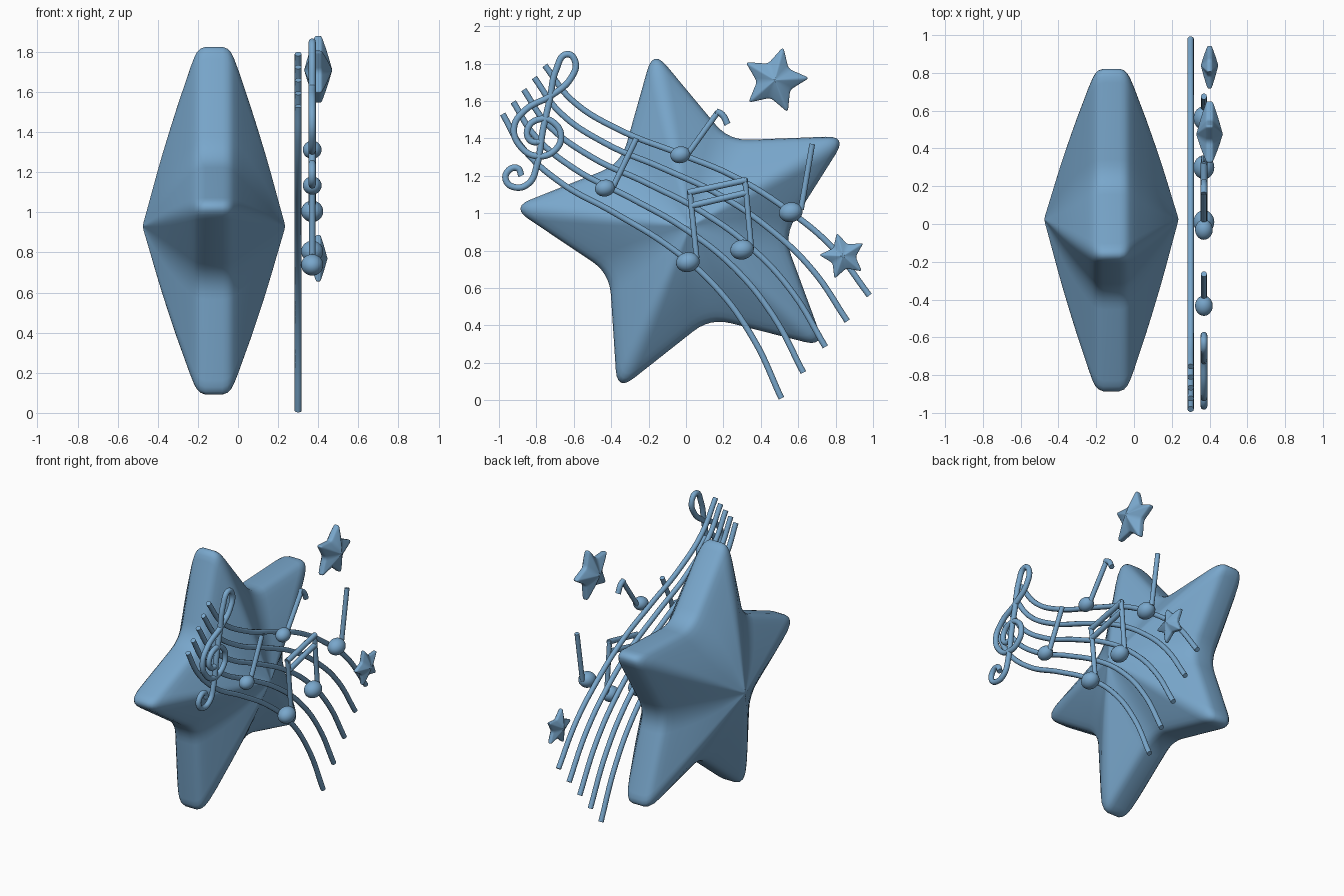
import bpy, bmesh, math
from mathutils import Vector

if "Cube" in bpy.data.objects:
    bpy.data.objects.remove(bpy.data.objects["Cube"])

blue = bpy.data.materials.new("soft_blue")
blue.diffuse_color = (0.19, 0.385, 0.60, 1)
blue.use_nodes = True
blue.node_tree.nodes["Principled BSDF"].inputs["Base Color"].default_value = blue.diffuse_color


def finish(ob, angle=40):
    bpy.ops.object.select_all(action='DESELECT')
    ob.select_set(True)
    bpy.context.view_layer.objects.active = ob
    if ob.type == 'CURVE':
        bpy.ops.object.convert(target='MESH')
        ob = bpy.context.object
    ob.data.materials.clear()
    ob.data.materials.append(blue)
    bpy.ops.object.shade_smooth_by_angle(angle=math.radians(angle))
    return ob


def star_ring(radius, tilt, cut, steps=6):
    """Five-pointed outline with every corner rounded by a quadratic curve."""
    corners = []
    for i in range(10):
        a = math.radians(tilt + 36 * i)
        r = radius * (1.05 if i % 2 == 0 else 0.545)
        corners.append(Vector((math.cos(a) * r, math.sin(a) * r)))
    pts = []
    for i, c in enumerate(corners):
        p = c.lerp(corners[i - 1], cut)
        q = c.lerp(corners[(i + 1) % 10], cut)
        for s in range(steps + 1):
            u = s / steps
            pts.append(p.lerp(c, u).lerp(c.lerp(q, u), u))
    return pts


# Cross-section of a star: (distance from centre, share of half thickness)
PROFILE = [(.03, .985), (.09, .945), (.18, .885), (.3, .805), (.42, .72), (.55, .62),
           (.68, .515), (.8, .41), (.88, .34), (.94, .28), (.97, .24), (.99, .19), (1, .12)]


def star(name, centre, radius, half, tilt):
    bm = bmesh.new()
    rings = []
    sections = [(t, h) for t, h in PROFILE] + [(t, -h) for t, h in reversed(PROFILE)]
    for t, h in sections:
        ring = star_ring(radius, tilt, 0.36 - 0.18 * t)
        rings.append([bm.verts.new((h * half, p.x * t, p.y * t)) for p in ring])
    n = len(rings[0])
    for a, b in zip(rings, rings[1:]):
        for i in range(n):
            j = (i + 1) % n
            bm.faces.new((a[i], b[i], b[j], a[j]))
    for ring, x in ((rings[0], half), (rings[-1], -half)):
        tip = bm.verts.new((x, 0, 0))
        for i in range(n):
            bm.faces.new((tip, ring[i], ring[(i + 1) % n]))
    bmesh.ops.recalc_face_normals(bm, faces=bm.faces)
    me = bpy.data.meshes.new(name)
    bm.to_mesh(me)
    bm.free()
    ob = bpy.data.objects.new(name, me)
    bpy.context.collection.objects.link(ob)
    ob.location = centre
    finish(ob, 80)


def tube(name, x, points, radius, smooth=True):
    """Round rod through (y, z) points in the plane at x."""
    cu = bpy.data.curves.new(name, 'CURVE')
    cu.dimensions = '3D'
    cu.bevel_depth = radius
    cu.bevel_resolution = 3
    cu.use_fill_caps = True
    cu.resolution_u = 8
    if smooth:
        sp = cu.splines.new('BEZIER')
        sp.bezier_points.add(len(points) - 1)
        for bp, (y, z) in zip(sp.bezier_points, points):
            bp.co = (x, y, z)
            bp.handle_left_type = bp.handle_right_type = 'AUTO'
    else:
        sp = cu.splines.new('POLY')
        sp.points.add(len(points) - 1)
        for p, (y, z) in zip(sp.points, points):
            p.co = (x, y, z, 1)
    ob = bpy.data.objects.new(name, cu)
    bpy.context.collection.objects.link(ob)
    finish(ob)


def note(name, head, size, stem):
    bpy.ops.mesh.primitive_uv_sphere_add(segments=24, ring_count=14, radius=size,
                                         location=(NOTE_X, *head))
    ob = bpy.context.object
    ob.name = name + "_head"
    ob.scale = (0.92, 1.06, 0.88)
    ob.rotation_euler.x = math.radians(12)
    finish(ob, 80)
    tube(name + "_stem", NOTE_X, stem, 0.016, False)


# Stars
star("large_star", (-0.12, 0.025, 0.93), 0.92, 0.355, 102)
star("upper_small_star", (0.40, 0.475, 1.71), 0.176, 0.07, 76)
star("lower_small_star", (0.40, 0.84, 0.77), 0.123, 0.046, 105)

# Five staff lines, blended between the top and the bottom one
top = [(-.755, 1.79), (-.61, 1.604), (-.353, 1.444), (-.03, 1.316),
       (.262, 1.193), (.56, 1.005), (.786, .813), (.98, .56)]
bottom = [(-.98, 1.53), (-.877, 1.353), (-.674, 1.166), (-.38, 1.0),
          (-.086, .818), (.155, .61), (.358, .332), (.51, .01)]
for k in range(5):
    f = k / 4
    tube(f"staff_line_{k + 1}", 0.30,
         [tuple(Vector(a).lerp(Vector(b), f)) for a, b in zip(top, bottom)], 0.017)

# Single notes
NOTE_X = 0.37
note("left_note", (-.433, 1.134), 0.051, [(-.39, 1.14), (-.265, 1.40)])
note("flag_note", (-.03, 1.312), 0.051, [(.012, 1.32), (.17, 1.54)])
tube("note_flag", NOTE_X, [(.16, 1.545), (.195, 1.525), (.222, 1.475)], 0.018)
note("right_note", (.56, 1.005), 0.06, [(.615, 1.02), (.675, 1.37)])

# Beamed pair
note("beam_note_left", (.01, .738), 0.06, [(.057, .76), (.02, 1.12)])
note("beam_note_right", (.30, .805), 0.06, [(.348, .82), (.315, 1.185)])
tube("upper_beam", NOTE_X, [(.01, 1.11), (.325, 1.178)], 0.018, False)
tube("lower_beam", NOTE_X, [(.03, 1.04), (.325, 1.11)], 0.018, False)

# Treble clef
tube("treble_clef", NOTE_X, [
    (-.88, 1.20), (-.90, 1.24), (-.947, 1.23), (-.963, 1.176), (-.914, 1.138),
    (-.84, 1.16), (-.797, 1.257), (-.765, 1.444), (-.727, 1.615), (-.695, 1.765),
    (-.636, 1.85), (-.592, 1.81), (-.615, 1.722), (-.717, 1.631), (-.861, 1.55),
    (-.92, 1.455), (-.882, 1.353), (-.797, 1.305), (-.706, 1.332), (-.668, 1.412),
    (-.711, 1.487), (-.781, 1.503), (-.845, 1.455), (-.834, 1.39), (-.77, 1.38)], 0.018)
